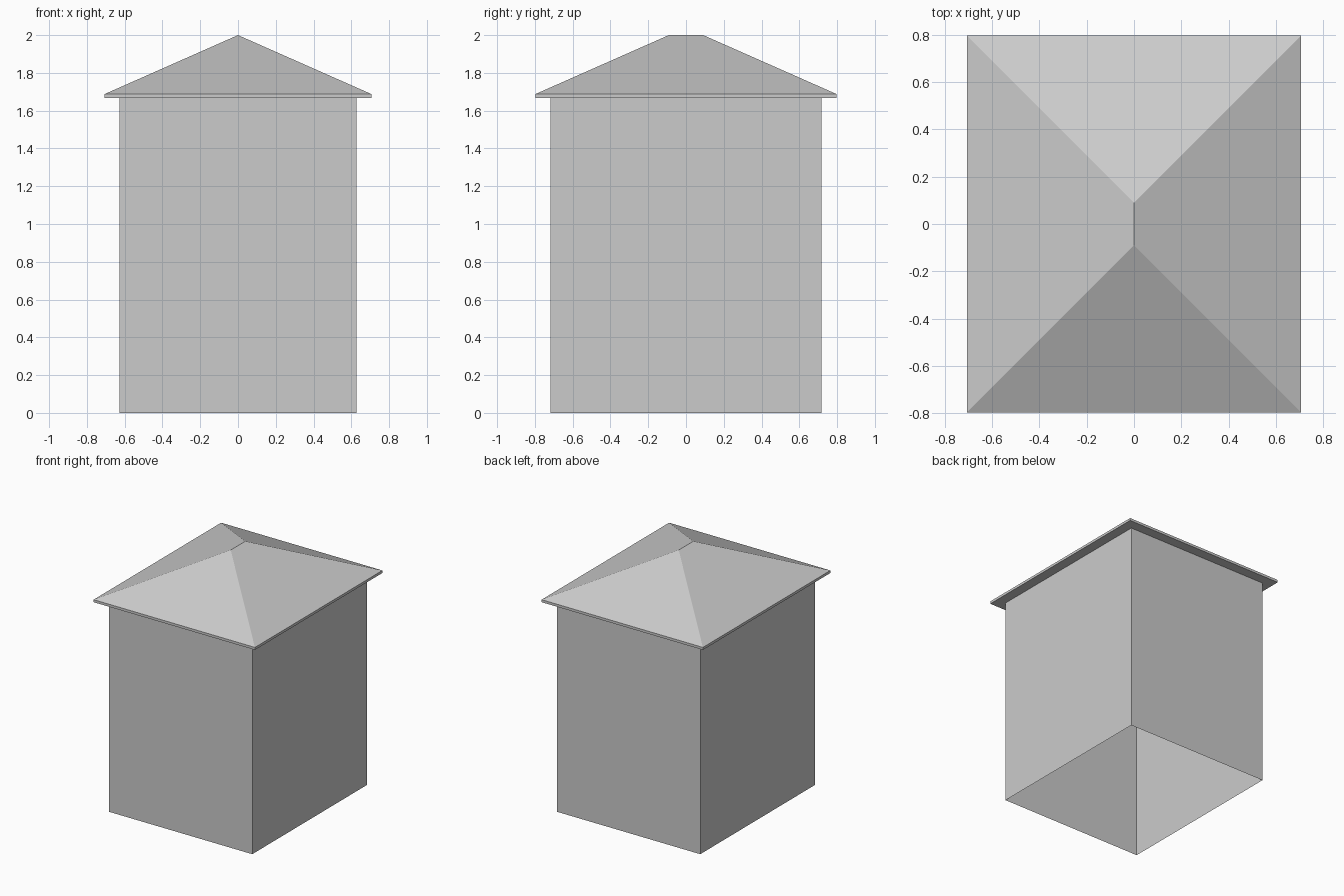
import bpy
import bmesh

if "Cube" in bpy.data.objects:
    bpy.data.objects.remove(bpy.data.objects["Cube"])

# Single plain colour
grey = bpy.data.materials.new("light grey")
grey.diffuse_color = (0.6, 0.6, 0.6, 1)
grey.use_nodes = True
grey.node_tree.nodes["Principled BSDF"].inputs["Base Color"].default_value = grey.diffuse_color


def rect(bm, x, y, z):
    """Four corners of a centred rectangle, counter-clockwise from above."""
    return [bm.verts.new((sx * x, sy * y, z))
            for sx, sy in ((-1, -1), (1, -1), (1, 1), (-1, 1))]


def band(bm, low, high):
    """Side faces joining two rectangles."""
    for i in range(4):
        j = (i + 1) % 4
        bm.faces.new((low[i], low[j], high[j], high[i]))


def finish(bm, name):
    mesh = bpy.data.meshes.new(name)
    bm.to_mesh(mesh)
    bm.free()
    mesh.materials.append(grey)
    bpy.context.collection.objects.link(bpy.data.objects.new(name, mesh))


WALL_X, WALL_Y = 0.627, 0.717
EAVE_X, EAVE_Y = 0.706, 0.797
EAVE_Z, RIM_Z, TOP_Z = 1.668, 1.688, 2.0

# Walls: a thin shell, open at the bottom
bm = bmesh.new()
band(bm, rect(bm, WALL_X, WALL_Y, 0), rect(bm, WALL_X, WALL_Y, EAVE_Z))
finish(bm, "walls")

# Hipped roof: flat soffit, thin rim, four slopes meeting at a short ridge
bm = bmesh.new()
low = rect(bm, EAVE_X, EAVE_Y, EAVE_Z)
rim = rect(bm, EAVE_X, EAVE_Y, RIM_Z)
bm.faces.new(low[::-1])
band(bm, low, rim)
ridge = [bm.verts.new((0, s * (EAVE_Y - EAVE_X), TOP_Z)) for s in (-1, 1)]
bm.faces.new((rim[0], rim[1], ridge[0]))
bm.faces.new((rim[2], rim[3], ridge[1]))
bm.faces.new((rim[1], rim[2], ridge[1], ridge[0]))
bm.faces.new((rim[3], rim[0], ridge[0], ridge[1]))
finish(bm, "roof")
